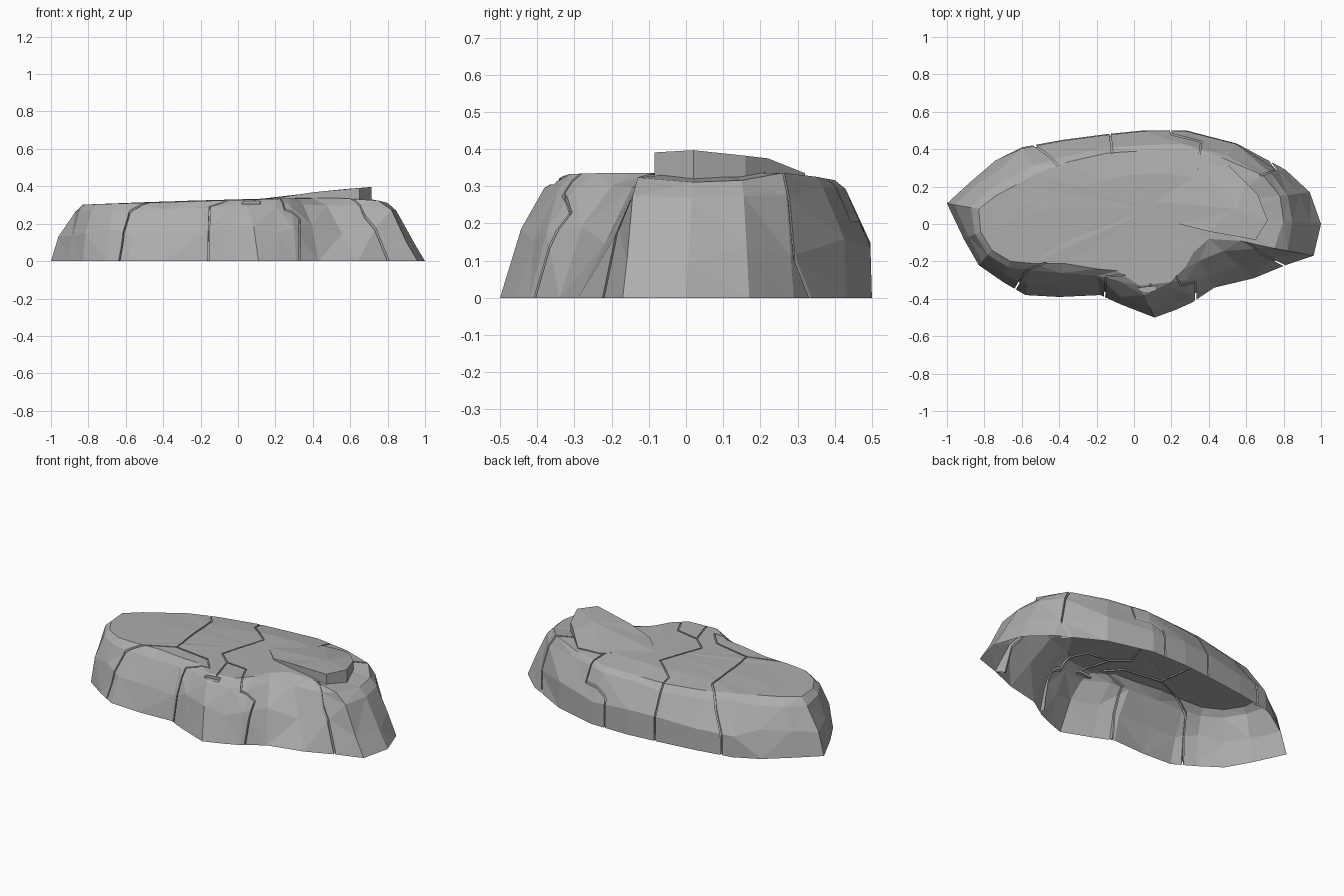
import bpy, bmesh, random
from mathutils import Vector

cube = bpy.data.objects.get("Cube")
if cube:
    bpy.data.objects.remove(cube)

stone = bpy.data.materials.new("grey stone")
stone.use_nodes = True
GREY = (0.42, 0.42, 0.42, 1)
stone.diffuse_color = GREY
bsdf = next(n for n in stone.node_tree.nodes if n.type == "BSDF_PRINCIPLED")
bsdf.inputs["Base Color"].default_value = GREY
bsdf.inputs["Roughness"].default_value = 0.9

# Ground outline and matching top rim, in hundredths: (base x, base y, rim x, rim y)
OUTLINE = [
    (-100, 11, -83, 8), (-91, -8, -82, -4), (-83, -22, -76, -14), (-70, -31, -66, -20),
    (-58, -38, -55, -21), (-40, -39, -38, -21), (-18, -38, -20, -24), (-7, -43, -9, -25),
    (11, -50, 3, -33), (22, -46, 20, -31), (31, -42, 27, -24), (43, -34, 32, -15),
    (64, -29, 40, -8), (81, -22, 57, -9), (96, -17, 75, -13), (100, 0, 80, 2),
    (94, 17, 78, 15), (81, 29, 69, 26), (55, 43, 48, 35), (28, 50, 25, 40),
    (5, 50, 3, 39), (-15, 48, -14, 38), (-38, 45, -36, 33), (-60, 41, -52, 27),
    (-74, 34, -63, 21), (-88, 22, -74, 15)]
HEART = Vector((0.1, 0.08))


def top_height(x, y):
    """Top surface: climbs to the left, dips at the left end and along the back."""
    return 0.327 + 0.03 * min(x, 0.3) - 0.25 * max(0, x - 0.7) - 0.15 * max(0, y - 0.28)


def new_object(name, bm):
    bmesh.ops.recalc_face_normals(bm, faces=bm.faces)
    mesh = bpy.data.meshes.new(name)
    bm.to_mesh(mesh)
    bm.free()
    obj = bpy.data.objects.new(name, mesh)
    bpy.context.collection.objects.link(obj)
    mesh.materials.append(stone)
    return obj


def bridge(bm, low, high):
    n = len(low)
    for i in range(n):
        j = (i + 1) % n
        bm.faces.new((low[i], low[j], high[j], high[i]))


def rock_shell(name, scale=1.0, drop=0.0, floor=0.0):
    """Closed faceted rock, lofted from the ground outline to the rim."""
    rng = random.Random(4)
    bm = bmesh.new()
    rings = []
    for level, (inset, rise) in enumerate([(0, 0), (0.28, 0.52), (0.72, 0.9), (1, 1)]):
        ring = []
        for bx, by, rx, ry in OUTLINE:
            base, rim = Vector((bx, by)) / 100, Vector((rx, ry)) / 100
            back, end = by > 40, rx > 65
            t, lift = inset, rise
            if level == 1:
                t = 0.04 if back else t + rng.uniform(-0.08, 0.08)
                lift = 0.42 if back else 0.38 if end else lift
                lift += rng.uniform(-0.1, 0.08)
            elif level == 2:
                t += rng.uniform(-0.06, 0.06)
                lift = (0.84 if end else lift) + rng.uniform(-0.04, 0.03)
            p = HEART + (base.lerp(rim, t) - HEART) * scale
            z = floor if level == 0 else lift * top_height(*rim) - drop
            ring.append(bm.verts.new((p.x, p.y, z)))
        rings.append(ring)
    # gently uneven top
    inner = []
    for v in rings[-1]:
        p = HEART + (v.co.xy - HEART) * 0.6
        inner.append(bm.verts.new((p.x, p.y, top_height(*p) - drop + rng.uniform(0, 0.004))))
    rings.append(inner)
    for low, high in zip(rings, rings[1:]):
        bridge(bm, low, high)
    middle = bm.verts.new((HEART.x, HEART.y, top_height(*HEART) - drop + 0.003))
    for i, v in enumerate(inner):
        bm.faces.new((v, inner[(i + 1) % len(inner)], middle))
    bm.faces.new(rings[0][::-1])
    bmesh.ops.triangulate(bm, faces=bm.faces)
    return new_object(name, bm)


def wall_cutter(name, path, width=0.009, low=-0.1, high=0.6):
    """Thin upright wall that follows a path on the ground."""
    points = [Vector(p) / 100 for p in path]
    left, right = [], []
    for i, p in enumerate(points):
        ahead = points[min(i + 1, len(points) - 1)] - p
        behind = p - points[max(i - 1, 0)]
        d = (ahead.normalized() + behind.normalized()).normalized()
        side = Vector((-d.y, d.x)) * width / 2
        left.append(p + side)
        right.append(p - side)
    bm = bmesh.new()
    loop = left + right[::-1]
    bottom = [bm.verts.new((p.x, p.y, low)) for p in loop]
    top = [bm.verts.new((p.x, p.y, high)) for p in loop]
    bridge(bm, bottom, top)
    n = len(loop)
    for ring in (bottom, top):
        for i in range(len(points) - 1):
            bm.faces.new((ring[i], ring[i + 1], ring[n - 2 - i], ring[n - 1 - i]))
    obj = new_object(name, bm)
    obj.hide_render = True
    return obj


def subtract(obj, cutter):
    mod = obj.modifiers.new("cut", "BOOLEAN")
    mod.operation = "DIFFERENCE"
    mod.solver = "EXACT"
    mod.object = cutter


# Rock body, with a slightly smaller core that limits the depth of the cracks
body = rock_shell("rock_body")
core = rock_shell("crack_core", scale=0.983, drop=0.007, floor=-0.2)
core.hide_render = True

CRACKS = [
    [(-72, -50), (-58, -25), (-31, -14), (-33, 0), (-35, 25), (-45, 36), (-64, 50)],
    [(-17, -55), (-15, -28), (0, -27), (-8, -18), (-31, -14)],
    [(9, -33), (4, -16), (-5, -8), (4, 19), (-11, 32), (-14, 60)],
    [(33, -60), (33, -31), (25, -33), (18, -18), (4, -16)],
    [(90, -29), (80, -22), (68, -16), (60, -9), (55, 0), (40, 6), (34, 30), (36, 44), (20, 48),
     (17, 60)],
    [(58, 22), (68, 26), (76, 29), (63, 47)]]
helpers = [core]
for path in CRACKS:
    cutter = wall_cutter("crack_cutter", path)
    subtract(cutter, core)
    subtract(body, cutter)
    helpers.append(cutter)

# Small chipped ledge at the front
chip = wall_cutter("chip_cutter", [(2, -36), (12, -35)], width=0.035, low=0.305)
subtract(body, chip)
helpers.append(chip)

# Bake the cuts and open the underside
bpy.context.view_layer.update()
graph = bpy.context.evaluated_depsgraph_get()
carved = bpy.data.meshes.new_from_object(body.evaluated_get(graph))
body.modifiers.clear()
body.data = carved
bm = bmesh.new()
bm.from_mesh(carved)
under = [f for f in bm.faces if all(abs(v.co.z) < 1e-4 for v in f.verts)]
bmesh.ops.delete(bm, geom=under, context="FACES")
bm.to_mesh(carved)
bm.free()
for helper in helpers:
    bpy.data.objects.remove(helper)

# Raised slab: ramps up from the right and back to a sharp left-hand edge
SLAB = [(0.24, 0, 0.343), (0.4, -0.04, 0.368), (0.65, -0.085, 0.391), (0.715, 0.02, 0.397),
        (0.66, 0.16, 0.382), (0.6, 0.22, 0.375), (0.5, 0.32, 0.335), (0.36, 0.31, 0.336),
        (0.12, 0.12, 0.333)]
bm = bmesh.new()
foot = [bm.verts.new((x, y, top_height(x, y) - 0.016)) for x, y, z in SLAB]
edge = [bm.verts.new(p) for p in SLAB]
crown = bm.verts.new((0.55, 0.08, 0.383))
bridge(bm, foot, edge)
for i, v in enumerate(edge):
    bm.faces.new((v, edge[(i + 1) % len(edge)], crown))
new_object("raised_slab", bm)
